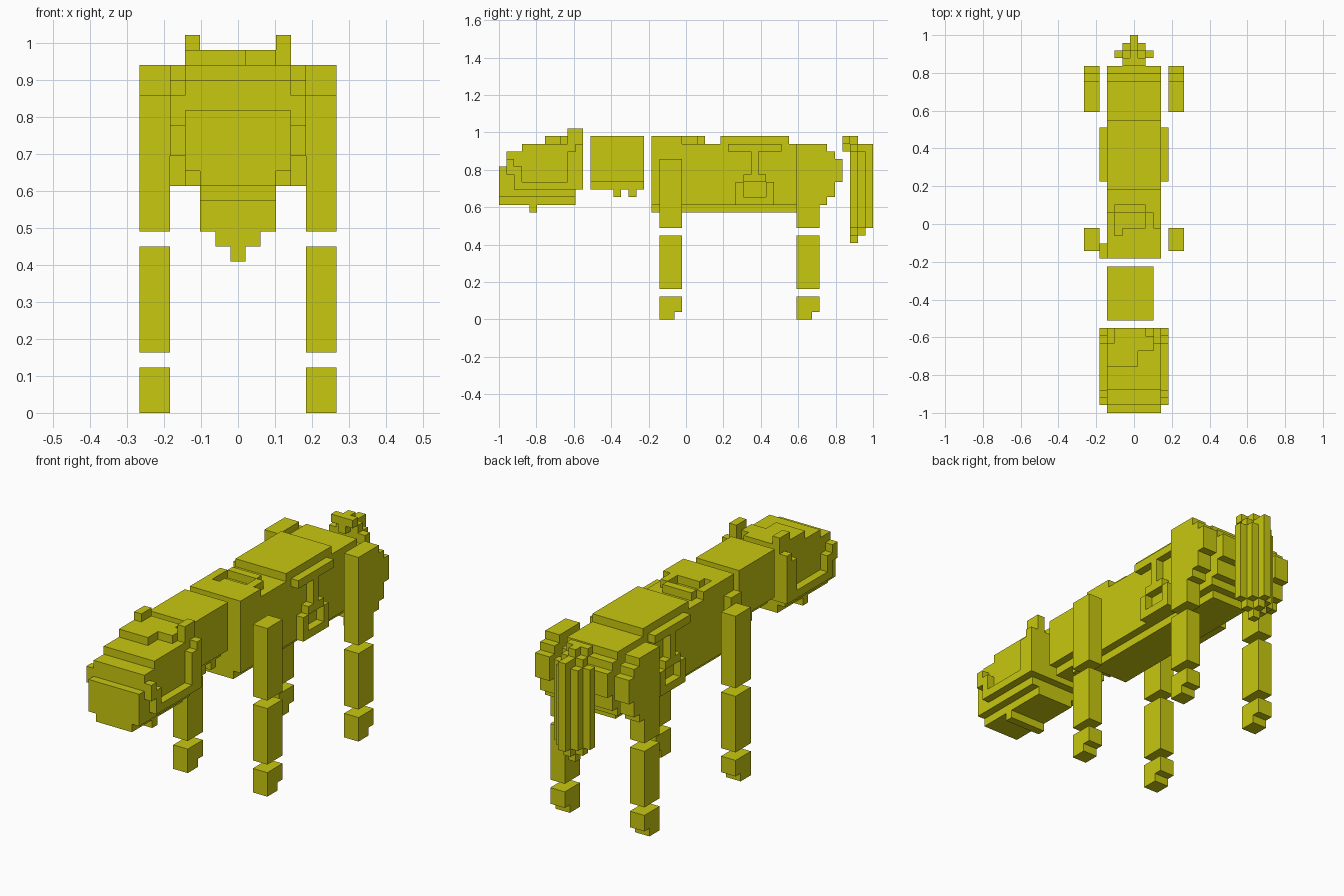
import bpy, bmesh, math
from mathutils import Vector

if "Cube" in bpy.data.objects:
    bpy.data.objects.remove(bpy.data.objects["Cube"])

U = 2 / 49  # edge length of one block

mat = bpy.data.materials.new("mustard yellow")
mat.diffuse_color = (0.58, 0.58, 0.005, 1)
mat.use_nodes = True
mat.node_tree.nodes["Principled BSDF"].inputs["Base Color"].default_value = mat.diffuse_color


def block(x, y, z):
    """Cells of a box: x = first and last column, y and z = start and stop."""
    return {(i, j, k) for i in range(x[0], x[1] + 1)
            for j in range(*y) for k in range(*z)}


def mirrored(cells):
    return cells | {(-i, j, k) for i, j, k in cells}


def build(name, cells):
    """Skin a set of cells and merge the flat faces."""
    bm = bmesh.new()
    verts = {}
    for c in sorted(cells):
        for axis in range(3):
            for s in (0, 1):
                n = list(c)
                n[axis] += 2 * s - 1
                if tuple(n) in cells:
                    continue
                a, b = (axis + 1) % 3, (axis + 2) % 3
                quad = []
                for da, db in ((0, 0), (1, 0), (1, 1), (0, 1)):
                    p = list(c)
                    p[axis] += s
                    p[a] += da
                    p[b] += db
                    p = tuple(p)
                    if p not in verts:
                        verts[p] = bm.verts.new(
                            Vector((p[0] - 0.5, p[1] - 24.5, p[2])) * U)
                    quad.append(verts[p])
                bm.faces.new(quad if s else quad[::-1])
    bmesh.ops.dissolve_limit(bm, angle_limit=math.radians(1),
                             verts=bm.verts, edges=bm.edges)
    mesh = bpy.data.meshes.new(name)
    bm.to_mesh(mesh)
    bm.free()
    mesh.materials.append(mat)
    ob = bpy.data.objects.new(name, mesh)
    bpy.context.collection.objects.link(ob)


# Head: stepped muzzle, brow, jaw and chin
head = block((-3, 3), (0, 10), (16, 20)) | block((-3, 3), (1, 11), (17, 22))
head |= block((-3, 3), (3, 11), (22, 23)) | block((-2, 2), (0, 10), (15, 16))
head |= block((-2, 2), (4, 5), (14, 15))
# Forelock and ears
head |= block((-3, 0), (6, 11), (23, 24)) | block((1, 1), (8, 11), (23, 24))
head |= block((2, 2), (8, 10), (23, 24))
head |= mirrored(block((3, 3), (9, 11), (23, 25)))
# Bridle straps
head |= mirrored(block((4, 4), (1, 2), (19, 21)) | block((4, 4), (2, 3), (17, 20))
                 | block((4, 4), (3, 11), (17, 18)) | block((4, 4), (9, 10), (18, 22))
                 | block((4, 4), (10, 11), (17, 23)))
build("head", head)

# Neck with a ragged underside
neck = block((-3, 2), (12, 19), (18, 24)) | block((-2, 1), (12, 19), (17, 18))
neck |= block((-2, 1), (15, 16), (16, 17)) | block((-2, 1), (17, 18), (16, 17))
build("neck", neck)


def rump(x, start):
    """Rounded hindquarter profile."""
    cells = set()
    for end, low, high in ((42, 15, 23), (43, 15, 23), (44, 16, 22), (45, 18, 21)):
        cells |= block(x, (start, end), (low, high))
    return cells


# Body with belly, raised withers and saddle
body = block((-3, 3), (20, 39), (15, 23)) | rump((-3, 3), 39)
body |= block((-2, 2), (20, 42), (14, 15))
body |= block((-3, 3), (20, 24), (23, 24)) - block((-2, -2), (23, 24), (23, 24))
body |= block((-2, 1), (26, 27), (23, 24)) | block((2, 2), (24, 26), (23, 24))
body |= block((-3, -3), (24, 26), (23, 24))
body |= block((-3, 3), (29, 38), (23, 24))
body |= block((-4, -4), (20, 22), (20, 22))
build("body", body)

# Saddle straps and stirrups
stirrup = block((4, 4), (30, 37), (22, 23)) | block((4, 4), (33, 34), (18, 22))
stirrup |= block((4, 4), (31, 36), (15, 18)) | block((4, 4), (32, 35), (18, 19))
stirrup -= block((4, 4), (32, 35), (16, 18))
for side, sign in (("left", -1), ("right", 1)):
    build(side + "_stirrup", {(sign * i, j, k) for i, j, k in stirrup})

# Legs in three separate segments
for side, x in (("left", (-6, -5)), ("right", (5, 6))):
    build(side + "_front_upper_leg", block(x, (21, 24), (12, 21)))
    build(side + "_hind_upper_leg", rump(x, 39) | block(x, (39, 42), (12, 15)))
    for end, y in (("front", 21), ("hind", 39)):
        build(f"{side}_{end}_lower_leg", block(x, (y, y + 3), (4, 11)))
        build(f"{side}_{end}_hoof", block(x, (y, y + 3), (1, 3))
              | block(x, (y, y + 2), (0, 1)))

# Tail: a bundle of vertical strands with a root
tail = block((0, 0), (46, 47), (10, 23)) | block((0, 0), (47, 48), (11, 23))
tail |= block((0, 0), (48, 49), (12, 23)) | block((-1, 1), (46, 47), (11, 23))
tail |= block((-1, 1), (47, 48), (12, 22)) | block((-2, 2), (46, 47), (12, 22))
tail |= block((-1, 1), (45, 46), (23, 24)) | block((0, 0), (45, 47), (22, 24))
build("tail", tail)
